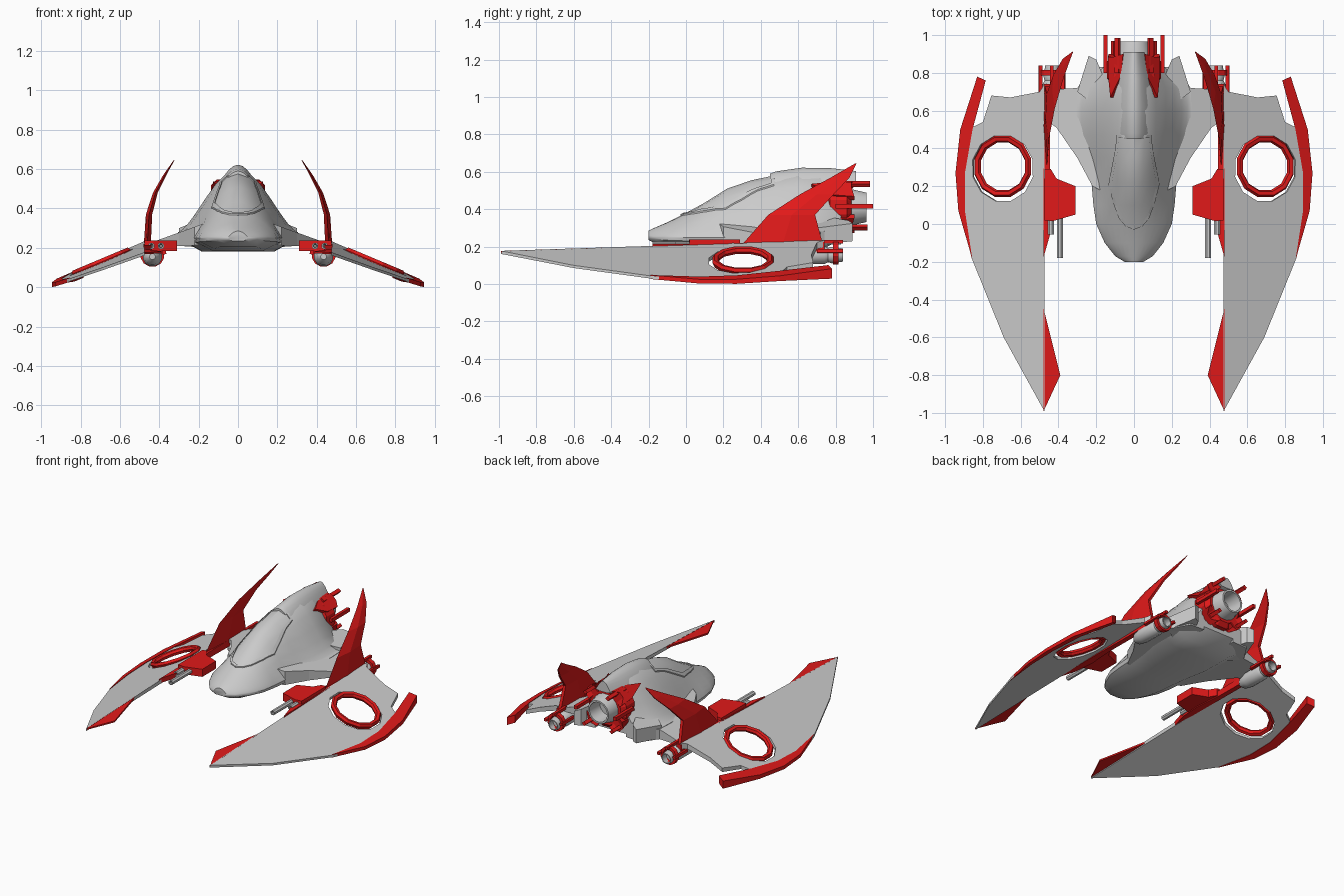
import bpy, bmesh
from math import sin, cos, pi, atan, radians
from mathutils import Matrix, Vector
from mathutils.bvhtree import BVHTree

if "Cube" in bpy.data.objects:
    bpy.data.objects.remove(bpy.data.objects["Cube"])

red = bpy.data.materials.new("red_paint")
red.diffuse_color = (0.75, 0.01, 0.01, 1)
red.use_nodes = True
red.node_tree.nodes["Principled BSDF"].inputs["Base Color"].default_value = red.diffuse_color


def finish(name, bm, mat=None, mirror=False, matrix=None, smooth=None):
    """Turn a bmesh into a named object."""
    if matrix is not None:
        bm.transform(matrix)
    bmesh.ops.recalc_face_normals(bm, faces=bm.faces)
    me = bpy.data.meshes.new(name)
    bm.to_mesh(me)
    bm.free()
    ob = bpy.data.objects.new(name, me)
    bpy.context.collection.objects.link(ob)
    if mat:
        me.materials.append(mat)
    if smooth:
        bpy.ops.object.select_all(action='DESELECT')
        bpy.context.view_layer.objects.active = ob
        ob.select_set(True)
        bpy.ops.object.shade_smooth_by_angle(angle=radians(smooth))
    if mirror:
        ob.modifiers.new("Mirror", 'MIRROR').use_clip = False
    return ob


def rings_to_bm(rings, cap=True, loop=False):
    """Skin a list of equally sized closed rings."""
    bm = bmesh.new()
    vs = [[bm.verts.new(p) for p in r] for r in rings]
    n = len(vs[0])
    pairs = list(zip(vs, vs[1:])) + ([(vs[-1], vs[0])] if loop else [])
    for a, b in pairs:
        for i in range(n):
            bm.faces.new((a[i], a[(i + 1) % n], b[(i + 1) % n], b[i]))
    if cap and not loop:
        bm.faces.new(vs[0])
        bm.faces.new(vs[-1])
    return bm


def prism(name, pts, top, bottom, mat=None, mirror=True, matrix=None):
    """Plate from an xy outline between two height functions."""
    rings = [[(x, y, f(x, y)) for x, y in pts] for f in (bottom, top)]
    return finish(name, rings_to_bm(rings), mat, mirror, matrix)


def lathe(name, prof, n, matrix, mat=None, mirror=False, loop=False, smooth=None):
    """Spin (radius, height) points round local z."""
    rings = [[(r * cos(2 * pi * (i + .5) / n), r * sin(2 * pi * (i + .5) / n), h)
              for i in range(n)] for r, h in prof]
    return finish(name, rings_to_bm(rings, True, loop), mat, mirror, matrix, smooth)


def along_y(x, z):
    return Matrix.Translation((x, 0, z)) @ Matrix.Rotation(-pi / 2, 4, 'X')


def hull_ring(y, w, top, rim, bot, e):
    """Bell or dome section with a flat belly."""
    a = [pi / 2 * i / 8 for i in range(-8, 9)]
    ring = [(w * sin(t), y, rim + (top - rim) * max(cos(sin(t) * pi / 2), 0) ** e) for t in a]
    return ring + [(w * .97, y, rim - (rim - bot) * .35), (w * .6, y, bot),
                   (-w * .6, y, bot), (-w * .97, y, rim - (rim - bot) * .35)]


# fuselage and raised spine
hull = rings_to_bm([hull_ring(*s) for s in (
    (-.20, .05, .285, .25, .235, .7), (-.17, .10, .30, .25, .22, .7),
    (-.10, .155, .33, .25, .205, .7), (0, .20, .38, .25, .195, .8),
    (.10, .215, .435, .25, .185, .9), (.22, .225, .51, .25, .18, 1),
    (.35, .255, .555, .26, .18, 1.2), (.47, .295, .58, .27, .18, 1.45),
    (.60, .305, .60, .28, .18, 1.5), (.72, .30, .60, .28, .18, 1.8),
    (.83, .22, .58, .29, .24, 2.3))])
tree = BVHTree.FromBMesh(hull)
finish("fuselage", hull, smooth=35)
finish("dorsal_spine", rings_to_bm([hull_ring(*s) for s in (
    (.45, .09, .59, .50, .49, .9), (.48, .10, .602, .50, .49, .9),
    (.62, .115, .622, .49, .48, 1), (.77, .10, .62, .50, .49, 1),
    (.91, .055, .604, .54, .53, 1))]), smooth=35)

# canopy frame, a raised band laid on the hull
half = [(0, -.03), (.045, -.012), (.08, .03), (.11, .11), (.135, .21),
        (.118, .30), (.10, .39), (.092, .47), (0, .475)]
line = half + [(-x, y) for x, y in half[-2:0:-1]]
dense = []
for p, q in zip(line, line[1:] + line[:1]):
    dense += [tuple(p[k] + (q[k] - p[k]) * t / 4 for k in (0, 1)) for t in range(4)]


def on_hull(x, y, lift):
    hit = tree.ray_cast(Vector((x, y, 2)), Vector((0, 0, -1)))[0]
    return (x, y, hit.z + lift)


def inset(x, y):
    return x * .88, .22 + (y - .22) * .94


finish("canopy_frame", rings_to_bm([
    [on_hull(x, y, -.01) for x, y in dense], [on_hull(x, y, .008) for x, y in dense],
    [on_hull(*inset(x, y), .008) for x, y in dense],
    [on_hull(*inset(x, y), -.01) for x, y in dense]], loop=True))

# wing roots and rear side boxes
prism("wing_root", [(.12, .15), (.22, .2), (.30, .35), (.41, .51), (.48, .56), (.48, .71),
                    (.30, .72), (.23, .83), (.12, .83)],
      lambda x, y: .285 - .36 * (x - .28), lambda x, y: .21 - .05 * (x - .28))
prism("rear_side_box", [(.17, .6), (.30, .70), (.24, .89), (.20, .87), (.17, .8)],
      lambda x, y: .34 - .4 * (x - .2), lambda x, y: .20 + .1 * (y - .6))


# wings with round openings
def wing_top(x, y):
    return .21 + .033 * y - .42 * (x - .475)


def wing_bottom(x, y):
    return wing_top(x, y) - (.028 - .03 * (x - .475) + .012 * y)


wing = prism("wing", [(.475, -.99), (.69, -.6), (.86, -.18), (.915, .06), (.925, .27),
                      (.90, .42), (.86, .51), (.80, .54), (.755, .68), (.655, .67),
                      (.50, .70), (.475, .74)], wing_top, wing_bottom, mirror=False)
tilt = Matrix.Rotation(atan(.42), 4, 'Y')
cutter = lathe("wing_cutter", [(.178, -.1), (.178, .1)], 12,
               Matrix.Translation((.695, .295, wing_top(.695, .295))) @ tilt)
cutter.hide_render = True
cut = wing.modifiers.new("Opening", 'BOOLEAN')
cut.operation, cut.object = 'DIFFERENCE', cutter
graph = bpy.context.evaluated_depsgraph_get()
wing.data = bpy.data.meshes.new_from_object(wing.evaluated_get(graph))
wing.modifiers.clear()
bpy.data.objects.remove(cutter)
wing.modifiers.new("Mirror", 'MIRROR')

lathe("wing_ring", [(.138, -.02), (.158, -.024), (.168, 0), (.158, .016), (.138, .012), (.13, -.004)],
      12, Matrix.Translation((.695, .305, wing_top(.695, .305))) @ tilt, red, True, True)
prism("wing_tip_trim", [(.855, -.19), (.93, .07), (.945, .27), (.92, .50), (.83, .78),
                        (.785, .76), (.855, .5), (.895, .27), (.895, .07)],
      lambda x, y: wing_top(x, y) + .004 - .03 * max(y - .5, 0),
      lambda x, y: wing_bottom(x, y) - .003 - .1 * max(y - .5, 0), red)
prism("wing_prong_trim", [(.478, -.45), (.39, -.8), (.478, -.99)],
      lambda x, y: .209 + .033 * y, lambda x, y: .192 + .025 * y, red)

# swept fins
finish("fin", rings_to_bm([
    [(x, y0, z), (x + t, y0 * .5 + y1 * .5, z), (x + t * .6, y1, z),
     (x - t * .6, y1, z), (x - t, y0 * .5 + y1 * .5, z)]
    for z, y0, y1, x, t in ((.20, .29, .735, .462, .018), (.37, .44, .69, .452, .016),
                            (.48, .61, .79, .42, .012), (.57, .775, .875, .372, .008),
                            (.645, .905, .912, .325, .002))]), red, True)

# gun pods, rails and barrels
prism("gun_pod", [(.31, .05), (.43, .015), (.475, .02), (.475, .29), (.44, .29), (.41, .24), (.31, .20)],
      lambda x, y: .238, lambda x, y: .185, red)
prism("wing_rail", [(.48, -.18), (.44, -.04), (.43, .1), (.445, .3), (.445, .74), (.48, .74)],
      lambda x, y: .215 + .012 * y, lambda x, y: .18 - .01 * y, red)
for name, x, y in (("long_barrel", .392, -.18), ("short_barrel", .44, -.055)):
    lathe(name, [(.006, y + .03), (.01, y), (.017, y), (.017, .06)], 8, along_y(x, .21), mirror=True)

# wing engines with red clamps
lathe("wing_engine", [(.015, .53), (.04, .56), (.05, .61), (.05, .74), (.04, .76), (.046, .78),
                      (.036, .84), (.03, .84), (.035, .79)], 12, along_y(.435, .155), mirror=True, smooth=30)
lathe("wing_engine_clamp", [(.043, .785), (.062, .785), (.062, .815), (.043, .815)], 12,
      along_y(.435, .165), red, True, True)
for i, ang in enumerate((-80, 0, 80)):
    prism(f"clamp_prong_{i + 1}", [(-.009, .70), (.009, .70), (.009, .84), (-.009, .84)],
          lambda x, y: .071, lambda x, y: .052, red,
          matrix=Matrix.Translation((.435, 0, .165)) @ Matrix.Rotation(radians(ang), 4, 'Y'))

# main engine with shroud, claws and prongs
lathe("main_nozzle", [(.10, .7), (.10, .88), (.08, .965), (.068, .965), (.06, .86)], 16,
      along_y(0, .41), smooth=30)
lathe("main_shroud", [(.095, .74), (.148, .77), (.148, .86), (.118, .885), (.095, .885)], 12,
      along_y(0, .41), red, loop=True)
for i, ang in enumerate((45, 135)):
    prism(f"engine_claw_{i + 1}", [(0, .67), (.05, .79), (.055, .90), (.02, .885), (-.02, .885),
                                   (-.055, .90), (-.05, .79)],
          lambda x, y: .178 - 2 * x * x / .15, lambda x, y: .11, red,
          matrix=Matrix.Translation((0, 0, .41)) @ Matrix.Rotation(radians(ang), 4, 'Y'))
for i, (ang, end) in enumerate(((88, 1.0), (135, .97), (35, .985))):
    prism(f"engine_prong_{i + 1}", [(-.012, .80), (.012, .80), (.012, end), (-.012, end)],
          lambda x, y: .162, lambda x, y: .14, red,
          matrix=Matrix.Translation((0, 0, .41)) @ Matrix.Rotation(radians(ang), 4, 'Y'))
